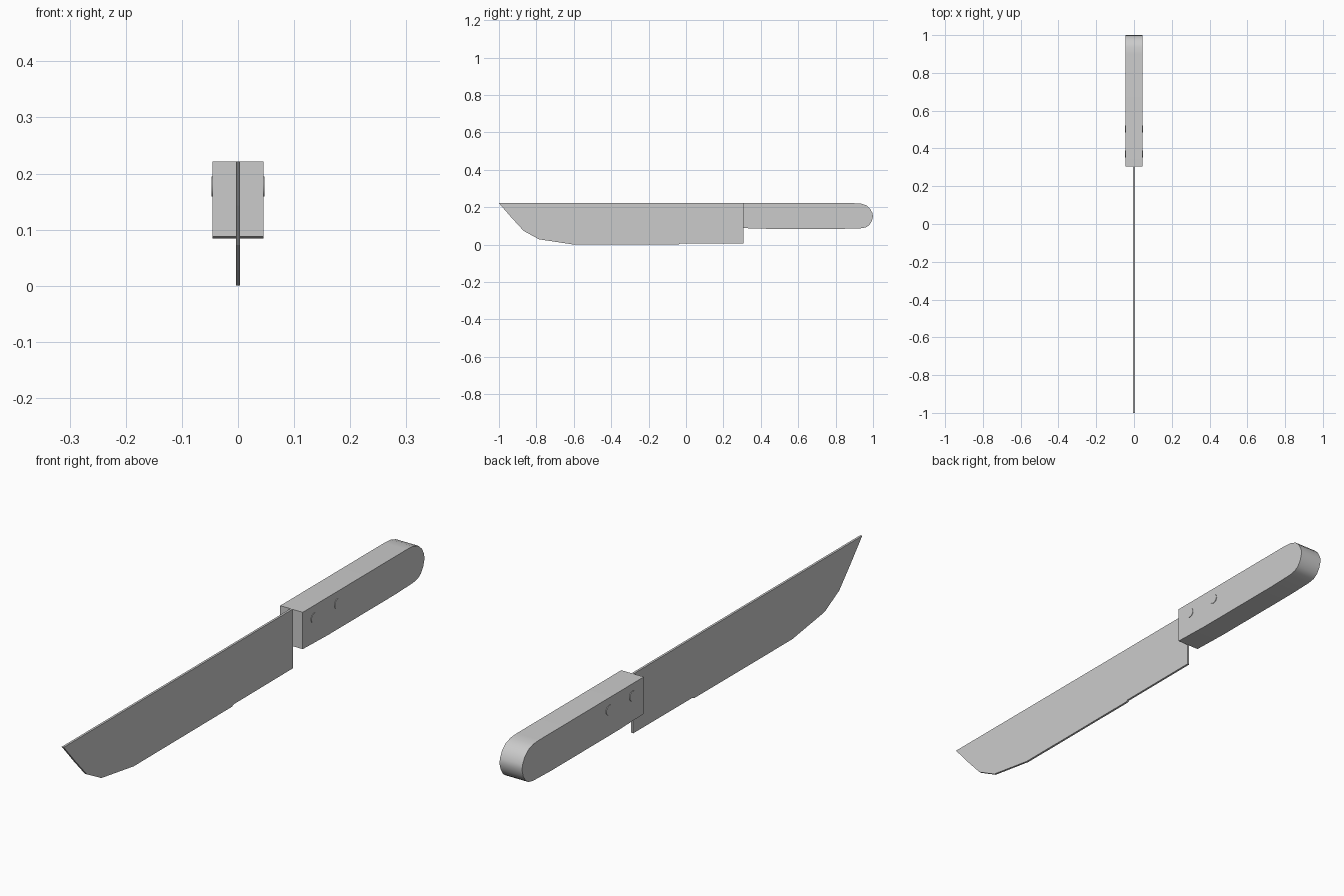
import bpy, bmesh, math
from mathutils import Matrix

if "Cube" in bpy.data.objects:
    bpy.data.objects.remove(bpy.data.objects["Cube"])


def extrude_profile(name, points, half_width):
    """Solid from a (y, z) outline, centred on x = 0."""
    bm = bmesh.new()
    face = bm.faces.new([bm.verts.new((-half_width, y, z)) for y, z in points])
    ext = bmesh.ops.extrude_face_region(bm, geom=[face])
    verts = [g for g in ext["geom"] if isinstance(g, bmesh.types.BMVert)]
    bmesh.ops.translate(bm, verts=verts, vec=(2 * half_width, 0, 0))
    bmesh.ops.recalc_face_normals(bm, faces=bm.faces)
    return finish(name, bm)


def finish(name, bm):
    mesh = bpy.data.meshes.new(name)
    bm.to_mesh(mesh)
    bm.free()
    obj = bpy.data.objects.new(name, mesh)
    bpy.context.collection.objects.link(obj)
    return obj


def smooth(obj, angle):
    bpy.ops.object.select_all(action="DESELECT")
    obj.select_set(True)
    bpy.context.view_layer.objects.active = obj
    bpy.ops.object.shade_smooth_by_angle(angle=math.radians(angle))


# Thin flat blade with a raked tip
extrude_profile("blade", [
    (-1.0, 0.221), (-0.932, 0.143), (-0.868, 0.073), (-0.785, 0.028),
    (-0.62, 0.003), (-0.60, 0.0), (-0.04, 0.001), (-0.03, 0.006), (0.307, 0.007),
    (0.307, 0.221)], 0.004)

# Handle with a rounded butt
handle = extrude_profile("handle", [
    (0.305, 0.221), (0.90, 0.221), (0.935, 0.219), (0.965, 0.209),
    (0.985, 0.191), (0.997, 0.168), (1.0, 0.15), (0.993, 0.125),
    (0.98, 0.104), (0.962, 0.092), (0.935, 0.087), (0.83, 0.084),
    (0.45, 0.084), (0.305, 0.088)], 0.045)
smooth(handle, 35)

# Rivets, slightly proud of both handle sides
for i, y in enumerate((0.37, 0.503)):
    bm = bmesh.new()
    bmesh.ops.create_cone(bm, cap_ends=True, segments=16, radius1=0.018,
                          radius2=0.018, depth=0.094,
                          matrix=Matrix.Translation((0, y, 0.177))
                          @ Matrix.Rotation(math.pi / 2, 4, "Y"))
    smooth(finish(f"rivet_{i + 1}", bm), 35)
